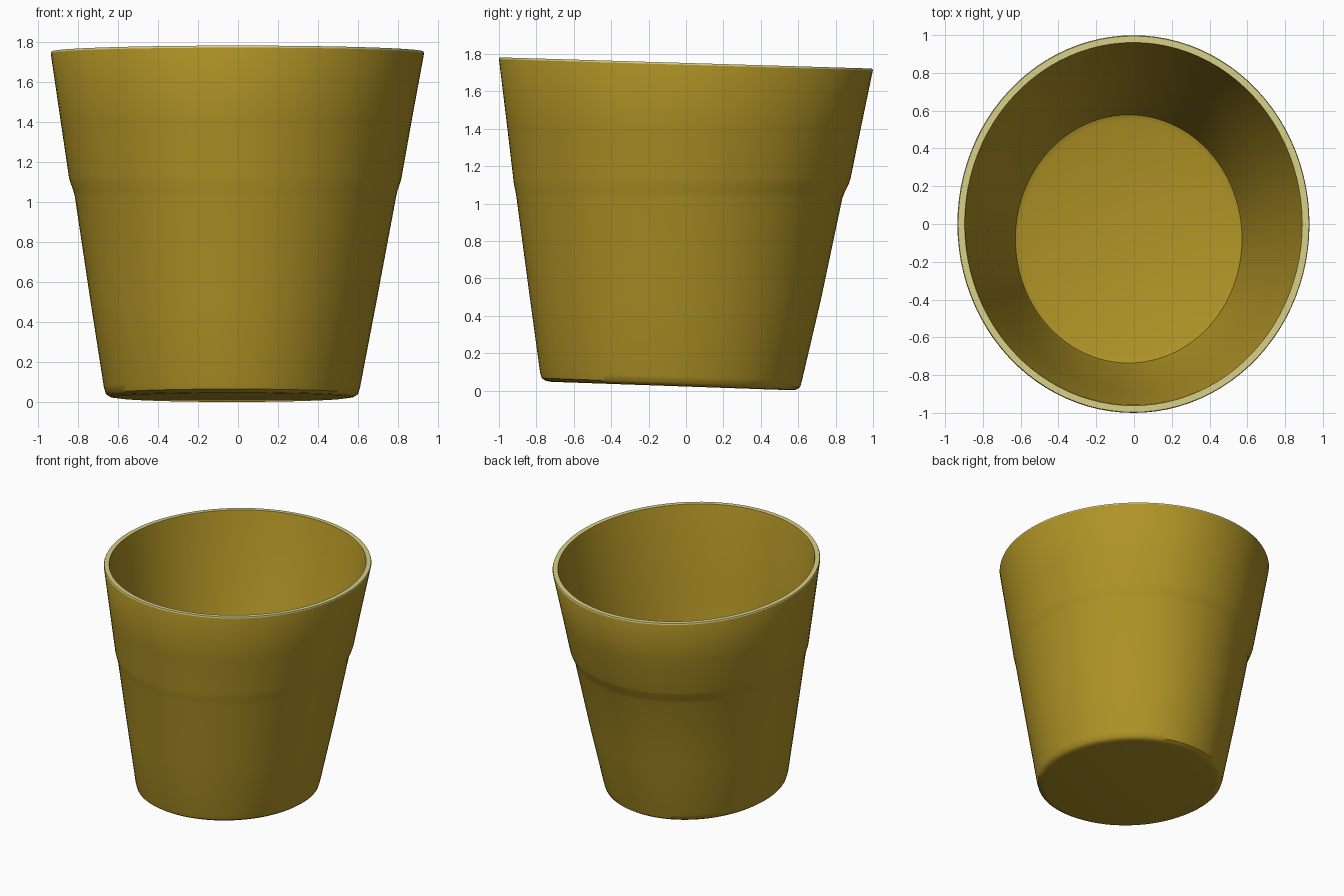
import bpy, bmesh, math

SEG = 96


def material(name, rgb):
    m = bpy.data.materials.new(name)
    m.diffuse_color = (*rgb, 1)
    return m


ochre = material("ochre_yellow", (0.434, 0.292, 0.019))
cream = material("pale_cream", (0.68, 0.624, 0.242))


def ring(bm, z, x0, x1, y0, y1, tilt):
    """Slightly tilted ellipse given by its x and y extents."""
    cx, cy, rx, ry = (x0 + x1) / 2, (y0 + y1) / 2, (x1 - x0) / 2, (y1 - y0) / 2
    out = []
    for i in range(SEG):
        a = 2 * math.pi * i / SEG
        y = cy + ry * math.sin(a)
        out.append(bm.verts.new((cx + rx * math.cos(a), y, z - tilt * y)))
    return out


# Leaning cup: outer wall with a stepped band, rim, then inner wall
# (z, xmin, xmax, ymin, ymax, tilt)
T = 0.03
rings = [
    (0.022, -0.610, 0.550, -0.720, 0.560, 0.035),
    (0.026, -0.640, 0.580, -0.750, 0.590, 0.035),
    (0.040, -0.660, 0.600, -0.772, 0.610, 0.035),
    (0.075, -0.670, 0.610, -0.781, 0.620, 0.035),
    (0.500, -0.736, 0.691, -0.837, 0.722, 0.015),
    (1.030, -0.815, 0.790, -0.906, 0.836, 0.0),
    (1.060, -0.823, 0.797, -0.911, 0.848, 0.0),
    (1.110, -0.841, 0.814, -0.921, 0.872, 0.0),
    (1.130, -0.845, 0.818, -0.923, 0.879, 0.0),
    (1.400, -0.885, 0.866, -0.956, 0.932, 0.01),
    (1.742, -0.935, 0.929, -1.000, 0.999, T),
    (1.752, -0.931, 0.926, -0.996, 0.995, T),   # rim starts
    (1.752, -0.897, 0.891, -0.962, 0.961, T),   # rim ends
    (1.735, -0.892, 0.886, -0.957, 0.956, T),
    (1.130, -0.807, 0.780, -0.886, 0.841, 0.01),
    (1.030, -0.777, 0.752, -0.868, 0.798, 0.01),
    (0.130, -0.640, 0.583, -0.750, 0.590, 0.035),
    (0.090, -0.628, 0.572, -0.736, 0.578, 0.035),
    (0.078, -0.600, 0.545, -0.705, 0.550, 0.035),
]
RIM = {10, 11}

bm = bmesh.new()
loops = [ring(bm, *r) for r in rings]
for k in range(len(loops) - 1):
    a, b = loops[k], loops[k + 1]
    for i in range(SEG):
        j = (i + 1) % SEG
        f = bm.faces.new((a[i], a[j], b[j], b[i]))
        f.material_index = 1 if k in RIM else 0
# Base underside and inner floor
bm.faces.new(loops[0][::-1])
bm.faces.new(loops[-1])

mesh = bpy.data.meshes.new("cup")
bm.to_mesh(mesh)
bm.free()
mesh.materials.append(ochre)
mesh.materials.append(cream)
cup = bpy.data.objects.new("cup", mesh)
bpy.context.collection.objects.link(cup)
bpy.context.view_layer.objects.active = cup
cup.select_set(True)
bpy.ops.object.shade_smooth_by_angle(angle=math.radians(40))
